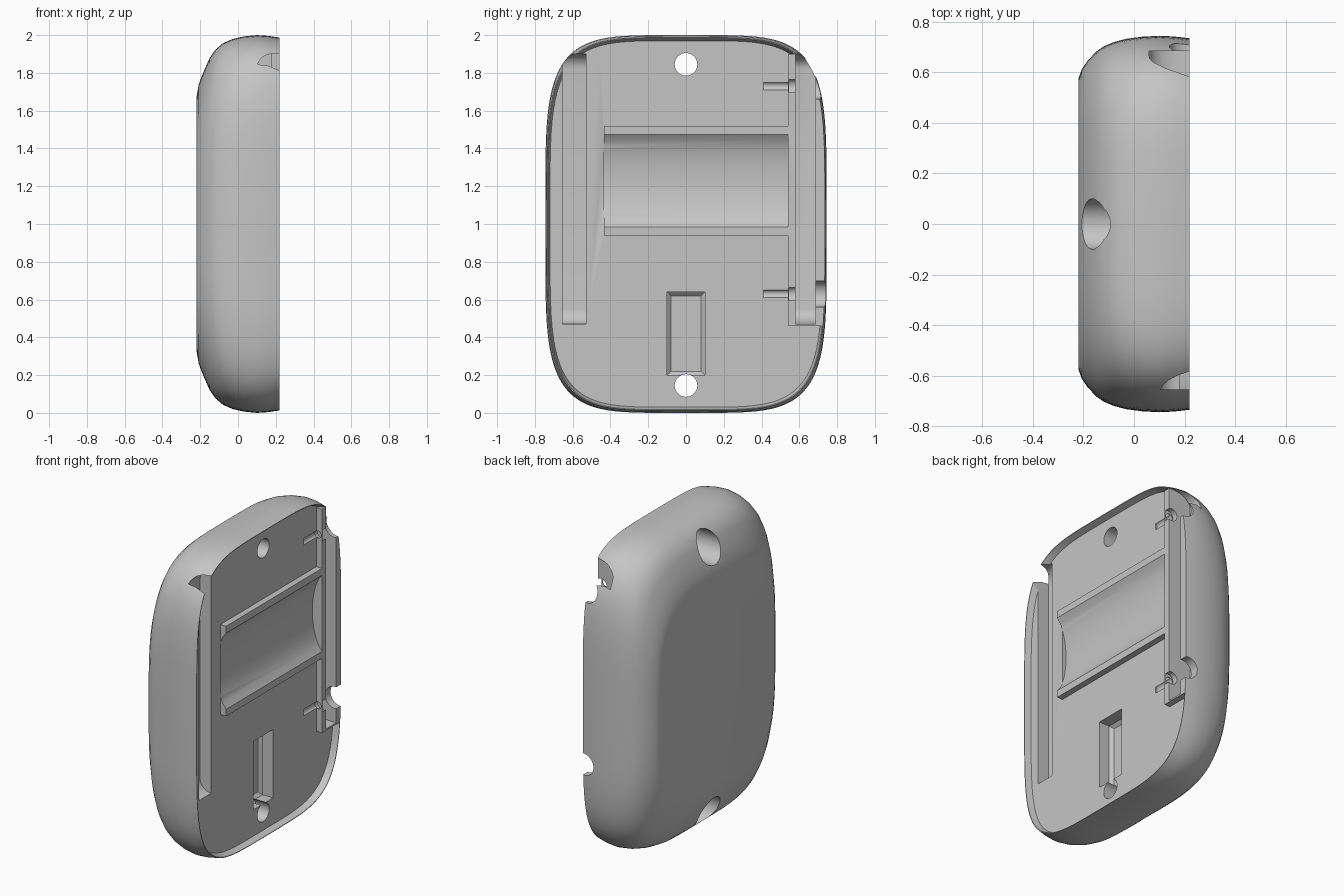
import bpy
import bmesh
import math

cube = bpy.data.objects.get("Cube")
if cube:
    bpy.data.objects.remove(cube, do_unlink=True)

grey = bpy.data.materials.new("plain grey")
grey.use_nodes = True
grey.diffuse_color = (0.56, 0.56, 0.56, 1)
grey.node_tree.nodes["Principled BSDF"].inputs["Base Color"].default_value = (0.56, 0.56, 0.56, 1)


def outline(x, half_y, half_z, power, count=120):
    """Rounded-rectangle ring in the plane of the given x."""
    ring = []
    for i in range(count):
        a = 2 * math.pi * i / count
        c, s = math.cos(a), math.sin(a)
        ring.append((x, half_y * math.copysign(abs(c) ** (2 / power), c),
                     1 + half_z * math.copysign(abs(s) ** (2 / power), s)))
    return ring


def loft(name, rings):
    """Closed solid skinned through equal-length rings."""
    bm = bmesh.new()
    loops = [[bm.verts.new(p) for p in ring] for ring in rings]
    n = len(loops[0])
    for a, b in zip(loops, loops[1:]):
        for i in range(n):
            j = (i + 1) % n
            bm.faces.new((a[i], a[j], b[j], b[i]))
    bm.faces.new(loops[0])
    bm.faces.new(loops[-1])
    bmesh.ops.recalc_face_normals(bm, faces=bm.faces)
    mesh = bpy.data.meshes.new(name)
    bm.to_mesh(mesh)
    bm.free()
    mesh.materials.append(grey)
    obj = bpy.data.objects.new(name, mesh)
    bpy.context.collection.objects.link(obj)
    return obj


def rectangle(x, y, z):
    return [(x, y[0], z[0]), (x, y[1], z[0]), (x, y[1], z[1]), (x, y[0], z[1])]


def box(name, x, y, z):
    return loft(name, [rectangle(k, y, z) for k in x])


def prism(name, y, profile):
    """Extrude a (z, x) profile along y."""
    return loft(name, [[(x, k, z) for z, x in profile] for k in y])


def rod(name, axis, span, centre, radius, count=40):
    """Cylinder along x (centre is y, z) or along y (centre is x, z)."""
    rings = []
    for k in span:
        ring = []
        for i in range(count):
            a = 2 * math.pi * i / count
            u, v = centre[0] + radius * math.cos(a), centre[1] + radius * math.sin(a)
            ring.append((k, u, v) if axis == "x" else (u, k, v))
        rings.append(ring)
    return loft(name, rings)


def cut(target, cutter):
    cutter.hide_render = True
    mod = target.modifiers.new("cut", "BOOLEAN")
    mod.operation = "DIFFERENCE"
    mod.solver = "EXACT"
    mod.object = cutter
    bpy.context.view_layer.objects.active = target
    bpy.ops.object.modifier_apply(modifier=mod.name)
    bpy.data.objects.remove(cutter, do_unlink=True)


# Domed outer body: x, half width, half height, corner squareness
sections = [(-0.22, 0.575, 0.67, 3.4), (-0.208, 0.61, 0.74, 3.5), (-0.185, 0.645, 0.8, 3.6),
            (-0.15, 0.682, 0.88, 3.8), (-0.12, 0.703, 0.923, 4.0), (-0.08, 0.72, 0.957, 4.2),
            (-0.03, 0.733, 0.979, 4.4), (0.03, 0.741, 0.993, 4.6), (0.1, 0.745, 1.0, 4.7),
            (0.16, 0.742, 0.996, 4.7), (0.22, 0.735, 0.987, 4.6)]
body = loft("half_shell", [outline(*s) for s in sections])

# Sunken inner floor with sloping rim, leaving a side rail and a raised cradle block
floor_x = 0.18
floor_cut = loft("floor_cutter", [outline(floor_x, 0.72, 0.97, 4.6), outline(0.22, 0.731, 0.983, 4.6),
                                  outline(0.3, 0.731, 0.983, 4.6)])
cut(floor_cut, box("rail_block", (0.1, 0.4), (0.54, 0.9), (0.46, 1.9)))
cut(floor_cut, box("cradle_block", (0.1, 0.4), (-0.435, 0.56), (0.94, 1.52)))
cut(body, floor_cut)

# Long side slots with rounded ends
for name, y, depth in (("front_slot", (-0.655, -0.53), 0.1), ("back_slot", (0.58, 0.685), 0.06)):
    rise = floor_x - depth
    bend = [(0.47 + 0.08 * (1 - math.cos(a)), floor_x - rise * math.sin(a))
            for a in (math.pi / 2 * i / 8 for i in range(9))]
    top = [(2.37 - z, x) for z, x in reversed(bend)]
    cut(body, prism(name, y, [(0.47, 0.4)] + bend + top + [(1.9, 0.4)]))

# Shallow concave cradle between the two raised edges
half = [(-0.245, 0.22), (-0.21, 0.194), (-0.17, 0.177), (-0.12, 0.163), (-0.06, 0.154)]
hollow = [(-0.245, 0.4)] + half + [(0, 0.151)] + [(-z, x) for z, x in reversed(half)] + [(0.245, 0.4)]
cut(body, prism("cradle", (-0.436, 0.54), [(1.23 + z, x) for z, x in hollow]))

# Narrow pocket near the bottom, chamfered at its floor
cut(body, loft("pocket", [rectangle(0.085, (-0.08, 0.08), (0.22, 0.62)),
                          rectangle(0.105, (-0.1, 0.1), (0.2, 0.64)),
                          rectangle(0.4, (-0.1, 0.1), (0.2, 0.64))]))

# Counterbored through holes at both ends
for z in (0.145, 1.845):
    cut(body, rod("hole", "x", (-0.4, 0.4), (0, z), 0.06))
    cut(body, rod("counterbore", "x", (-0.4, 0.08), (0, z), 0.1))

# Hinge pin channels, rail gaps and round rim notches
for z in (0.63, 1.73):
    cut(body, rod("pin_channel", "y", (0.41, 0.6), (0.19, z), 0.023, 20))
    cut(body, rod("rail_gap", "y", (0.545, 0.6), (0.2, z), 0.04, 28))
    cut(body, rod("rim_notch", "y", (0.65, 0.9), (0.21, z), 0.07))

bpy.ops.object.select_all(action="DESELECT")
body.select_set(True)
bpy.context.view_layer.objects.active = body
bpy.ops.object.shade_smooth_by_angle(angle=math.radians(28))
